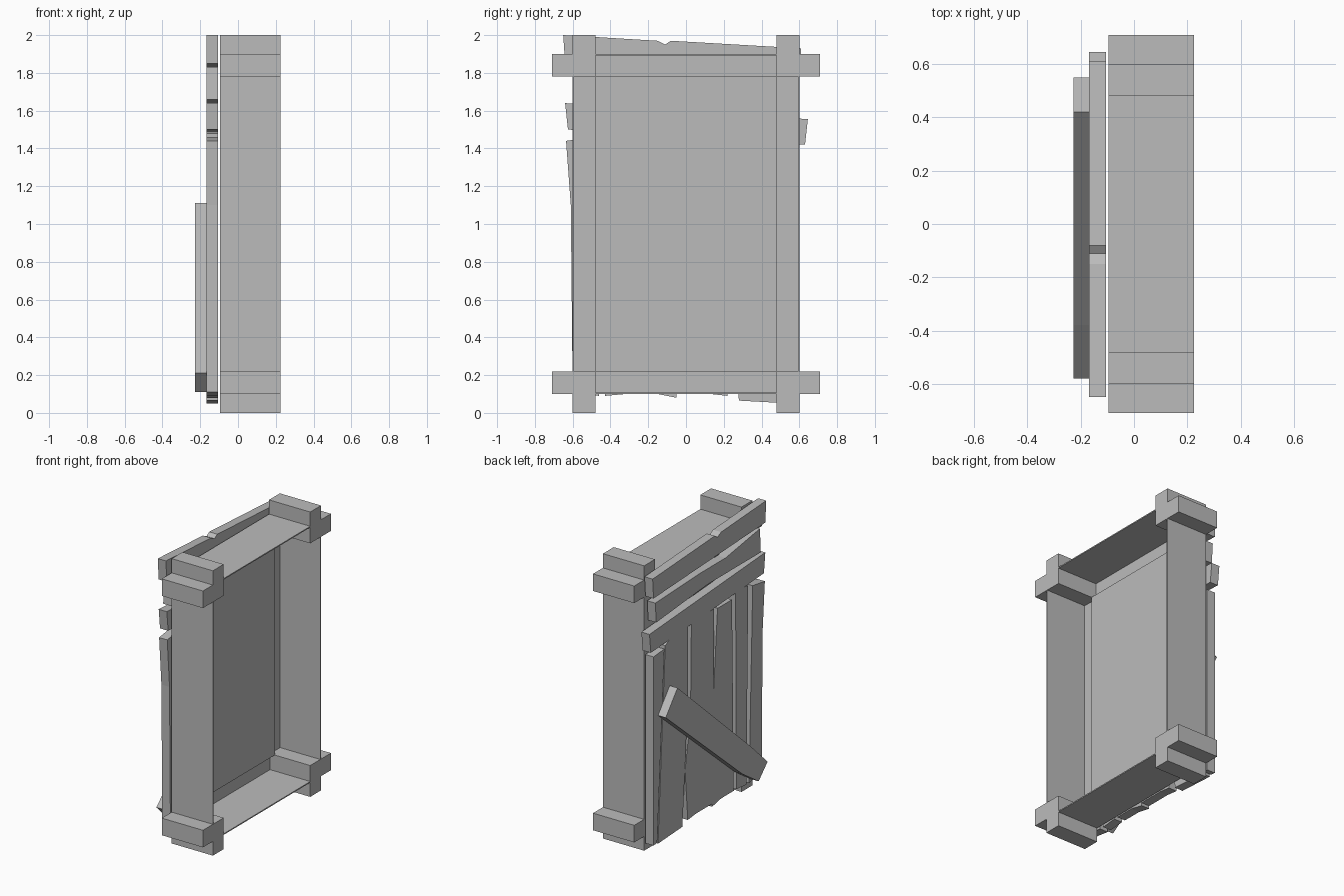
import bpy
import bmesh

old = bpy.data.objects.get("Cube")
if old:
    bpy.data.objects.remove(old, do_unlink=True)

grey = bpy.data.materials.new("plain grey")
grey.use_nodes = True
colour = (0.5, 0.5, 0.5, 1)
grey.diffuse_color = colour
grey.node_tree.nodes["Principled BSDF"].inputs["Base Color"].default_value = colour


def slab(name, outline, x_back, x_front):
    """Extrude a (y, z) outline along x."""
    bm = bmesh.new()
    face = bm.faces.new([bm.verts.new((x_back, y, z)) for y, z in outline])
    grown = bmesh.ops.extrude_face_region(bm, geom=[face])["geom"]
    moved = [v for v in grown if isinstance(v, bmesh.types.BMVert)]
    bmesh.ops.translate(bm, verts=moved, vec=(x_front - x_back, 0, 0))
    bmesh.ops.recalc_face_normals(bm, faces=bm.faces)
    mesh = bpy.data.meshes.new(name)
    bm.to_mesh(mesh)
    bm.free()
    mesh.materials.append(grey)
    obj = bpy.data.objects.new(name, mesh)
    bpy.context.collection.objects.link(obj)
    return obj


def box(name, y0, y1, z0, z1, x0, x1):
    return slab(name, [(y0, z0), (y1, z0), (y1, z1), (y0, z1)], x0, x1)


# Frame depth and proportions
back, front = -0.095, 0.225
half, inner, reach = 0.6, 0.48, 0.71
low, sill, mid = 0.1, 0.22, 1.0
thin = 0.008

# Thin open-fronted case with a raised panel at the back
box("back_sheet", -half, half, low, 2 - low, back, back + thin)
box("raised_panel", -inner, inner, sill, 2 - sill, back, back + 0.045)
for side, label in ((-1, "right"), (1, "left")):
    edges = sorted((side * half, side * (half - thin)))
    box(label + "_wall", *edges, low, 2 - low, back, front)
for side, label in ((-1, "bottom"), (1, "top")):
    edges = sorted(mid + side * (mid - low - d) for d in (0, thin))
    box(label + "_wall", -half, half, *edges, back, front)

# Crossing beam ends at the four corners
for sy, y_label in ((-1, "right"), (1, "left")):
    for sz, z_label in ((-1, "bottom"), (1, "top")):
        cross = [(inner, 0), (half, 0), (half, low), (reach, low),
                 (reach, sill), (inner, sill)]
        points = [(sy * y, mid + sz * (mid - z)) for y, z in cross]
        slab(f"{z_label}_{y_label}_beam_ends", points, back, front)

# Rough boards across the top, outlines in (y, z)
plank_in, plank_out = -0.105, -0.168
rough = {
    "top_board": [(-0.65, 2), (-0.48, 1.99), (-0.15, 1.97), (-0.11, 1.95),
                  (-0.08, 1.97), (0.61, 1.93), (0.6, 1.79), (-0.64, 1.85)],
    "second_board": [(-0.58, 1.83), (-0.2, 1.77), (0.1, 1.77), (0.58, 1.75),
                     (0.57, 1.61), (0, 1.66), (-0.59, 1.66)],
    "third_board": [(-0.64, 1.64), (0.645, 1.555), (0.63, 1.42), (-0.625, 1.5)],
    # Upright boards
    "upright_one": [(0.6, 1.38), (0.48, 1.39), (0.56, 0.06), (0.6, 0.055)],
    "upright_two": [(0.47, 1.41), (0.4, 1.45), (0.22, 1.46), (0.22, 0.9),
                    (0.28, 0.065), (0.55, 0.05)],
    "upright_three": [(0.18, 1.47), (-0.07, 1.46), (-0.06, 0.1), (0.05, 0.1),
                      (0.13, 0.1), (0.22, 0.09), (0.25, 0.45), (0.19, 0.8)],
    "upright_four": [(-0.11, 1.45), (-0.27, 1.45), (-0.29, 0.1), (-0.15, 0.1),
                     (-0.05, 0.08), (-0.06, 0.8)],
    "upright_five": [(-0.31, 1.5), (-0.45, 1.48), (-0.43, 0.09), (-0.32, 0.1)],
    "upright_six": [(-0.5, 1.46), (-0.635, 1.44), (-0.61, 1.1), (-0.6, 0.11),
                    (-0.46, 0.09)],
}
for name, outline in rough.items():
    slab(name, outline, plank_in, plank_out)

# Slanted board nailed over the uprights
slab("slanted_board", [(0.42, 1.11), (0.55, 0.95), (-0.3, 0.23), (-0.48, 0.11),
                       (-0.58, 0.21), (-0.38, 0.4)], plank_out, -0.228)
